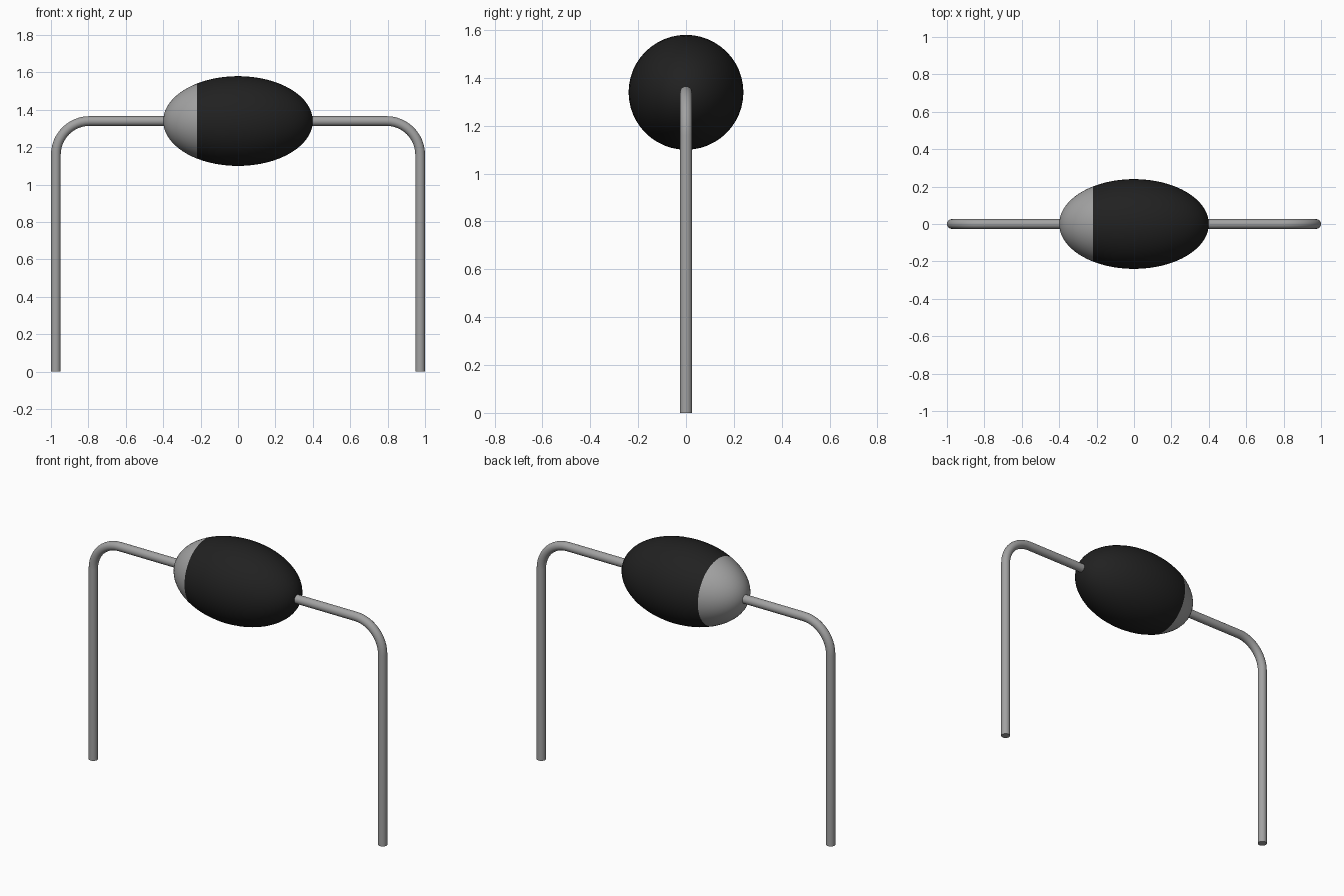
import bpy, bmesh, math
from mathutils import Matrix, Vector

cube = bpy.data.objects.get("Cube")
if cube:
    bpy.data.objects.remove(cube, do_unlink=True)


def material(name, level):
    mat = bpy.data.materials.new(name)
    mat.use_nodes = True
    color = (level, level, level, 1)
    mat.diffuse_color = color
    mat.node_tree.nodes["Principled BSDF"].inputs["Base Color"].default_value = color
    return mat


def smooth(obj):
    bpy.ops.object.select_all(action="DESELECT")
    obj.select_set(True)
    bpy.context.view_layer.objects.active = obj
    bpy.ops.object.shade_smooth_by_angle(angle=math.radians(40))


silver = material("silver metal", 0.36)
black = material("black casing", 0.015)

AXIS_Z = 1.34      # height of the body axis
HALF, RADIUS = 0.40, 0.24
BAND_X = -0.22     # edge of the silver end
WIRE = 0.026
LEG_X = 1 - WIRE
BEND = 0.18

# Egg-shaped body: a half ellipse spun about x, with a ring on the band edge
bm = bmesh.new()
band_angle = math.acos(BAND_X / HALF)
angles = [band_angle * i / 22 for i in range(22)]
angles += [band_angle + (math.pi - band_angle) * i / 12 for i in range(13)]
verts = [bm.verts.new((HALF * math.cos(a), 0, RADIUS * math.sin(a))) for a in angles]
edges = [bm.edges.new(pair) for pair in zip(verts, verts[1:])]
bmesh.ops.spin(bm, geom=verts + edges, cent=(0, 0, 0), axis=(1, 0, 0),
               angle=math.tau, steps=48)
bmesh.ops.remove_doubles(bm, verts=bm.verts, dist=0.0001)
bmesh.ops.recalc_face_normals(bm, faces=bm.faces)
for face in bm.faces:
    face.material_index = int(face.calc_center_median().x < BAND_X)
mesh = bpy.data.meshes.new("body")
bm.to_mesh(mesh)
bm.free()
mesh.materials.append(black)
mesh.materials.append(silver)
body = bpy.data.objects.new("body", mesh)
body.location.z = AXIS_Z
bpy.context.collection.objects.link(body)
smooth(body)


# Bent wire leads: a round section swept from the body out and down to the ground
def lead(name, side):
    path = [(Vector((HALF - 0.05, 0, AXIS_Z)), 0)]
    for i in range(13):
        a = math.pi / 2 * i / 12
        path.append((Vector((LEG_X - BEND + BEND * math.sin(a), 0,
                             AXIS_Z - BEND + BEND * math.cos(a))), a))
    path.append((Vector((LEG_X, 0, 0)), math.pi / 2))
    bm = bmesh.new()
    count = 24
    rings = []
    for centre, turn in path:
        out = Vector((math.sin(turn), 0, math.cos(turn)))
        ring = []
        for k in range(count):
            t = math.tau * k / count
            p = centre + WIRE * (out * math.cos(t) + Vector((0, math.sin(t), 0)))
            ring.append(bm.verts.new((p.x * side, p.y, p.z)))
        rings.append(ring)
    for a, b in zip(rings, rings[1:]):
        for k in range(count):
            n = (k + 1) % count
            bm.faces.new((a[k], a[n], b[n], b[k]))
    bm.faces.new(rings[0])
    bm.faces.new(rings[-1])
    bmesh.ops.recalc_face_normals(bm, faces=bm.faces)
    mesh = bpy.data.meshes.new(name)
    bm.to_mesh(mesh)
    bm.free()
    mesh.materials.append(silver)
    obj = bpy.data.objects.new(name, mesh)
    bpy.context.collection.objects.link(obj)
    smooth(obj)


lead("left_lead", 1)
lead("right_lead", -1)
